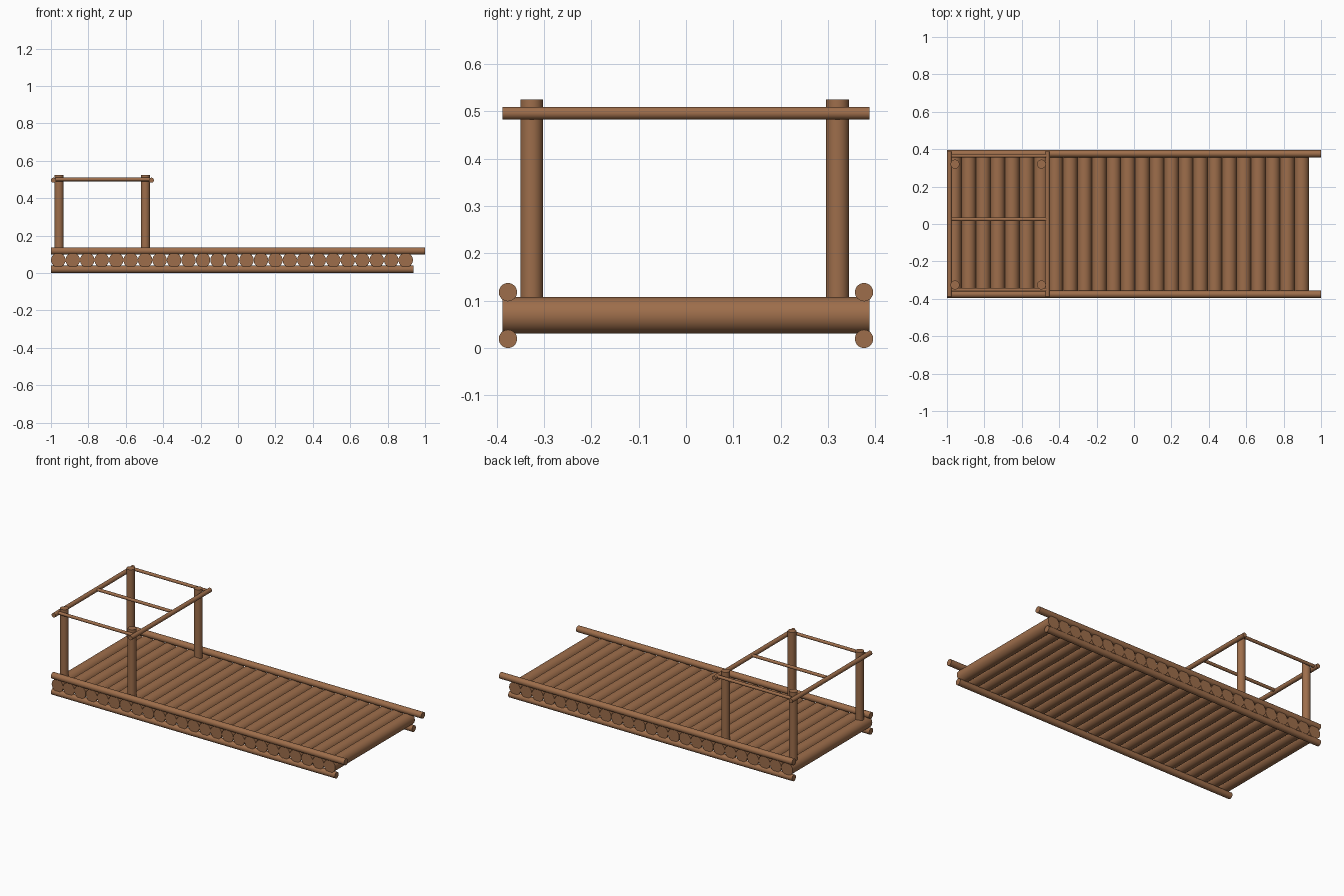
import bpy, math
from mathutils import Vector

if "Cube" in bpy.data.objects:
    bpy.data.objects.remove(bpy.data.objects["Cube"])

wood = bpy.data.materials.new("brown_wood")
wood.diffuse_color = (0.34, 0.155, 0.07, 1)
wood.use_nodes = True
wood.node_tree.nodes["Principled BSDF"].inputs["Base Color"].default_value = wood.diffuse_color


def log(name, a, b, r):
    """Round timber from point a to point b."""
    a, b = Vector(a), Vector(b)
    d = b - a
    bpy.ops.mesh.primitive_cylinder_add(vertices=32, radius=r, depth=d.length, location=(a + b) / 2)
    o = bpy.context.object
    o.name = name
    o.rotation_euler = d.to_track_quat('Z', 'Y').to_euler()
    o.data.materials.append(wood)
    bpy.ops.object.shade_smooth_by_angle(angle=math.radians(40))
    return o


# Deck of crosswise logs
for i in range(25):
    x = -0.961 + i * 0.0774
    log(f"deck_log_{i + 1}", (x, -0.388, 0.069), (x, 0.388, 0.069), 0.0387)

# Long binding poles above and below the deck edges
for side, y in (("front", -0.376), ("back", 0.376)):
    log(f"{side}_upper_pole", (-1, y, 0.118), (1, y, 0.118), 0.0193)
    log(f"{side}_lower_pole", (-1, y, 0.0195), (0.937, y, 0.0195), 0.0193)

# Shelter posts
for end, x in (("left", -0.957), ("right", -0.495)):
    for side, y in (("front", -0.326), ("back", 0.32)):
        log(f"{side}_{end}_post", (x, y, 0.08), (x, y, 0.525), 0.024)

# Crosswise top rails
for end, x in (("left", -0.9865), ("right", -0.463)):
    log(f"{end}_top_rail", (x, -0.388, 0.496), (x, 0.388, 0.496), 0.0135)

# Thin lengthwise top rails
for side, y in (("front", -0.352), ("middle", 0.025), ("back", 0.364)):
    log(f"{side}_thin_rail", (-0.975, y, 0.5), (-0.47, y, 0.5), 0.0095)
